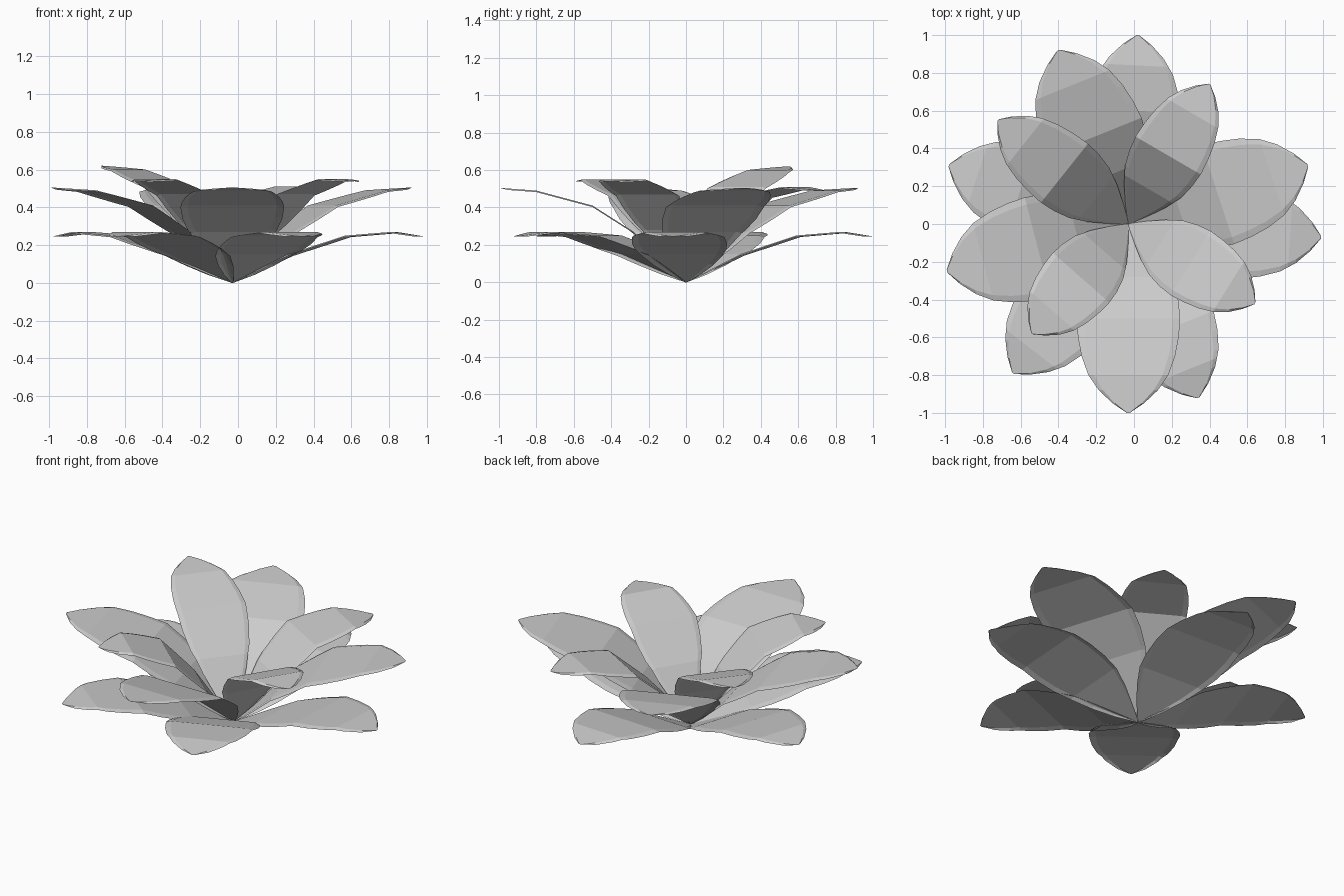
import bpy, bmesh, math

if "Cube" in bpy.data.objects:
    bpy.data.objects.remove(bpy.data.objects["Cube"])

BASE = (-0.03, 0.0, 0.0)

# half-width outline of a petal: (fraction of length, fraction of half-width)
OUTLINE = [(0, 0.02), (0.1, 0.34), (0.2, 0.63), (0.3, 0.85), (0.4, 0.96), (0.5, 1.0),
           (0.6, 0.97), (0.7, 0.9), (0.8, 0.77), (0.88, 0.57), (0.95, 0.3), (1, 0.03)]


def interp(pts, t):
    for (a, va), (b, vb) in zip(pts, pts[1:]):
        if t <= b:
            return va + (vb - va) * (t - a) / (b - a)
    return pts[-1][1]


def petal(name, tip, half_width, profile):
    """Folded petal from the shared base to the tip (x, y); profile gives (fraction, height)."""
    dx, dy = tip[0] - BASE[0], tip[1] - BASE[1]
    length = math.hypot(dx, dy)
    ux, uy = dx / length, dy / length
    ts = sorted({t for t, _ in OUTLINE} | {t for t, _ in profile})
    bm = bmesh.new()
    rows = []
    for t in ts:
        w = half_width * interp(OUTLINE, t)
        row = []
        for s in (-1, -0.86, 0, 0.86, 1):
            # thin rim turned slightly down
            z = interp(profile, t) - (0.008 if abs(s) == 1 and 0 < t < 1 else 0)
            row.append(bm.verts.new((BASE[0] + ux * length * t - uy * w * s,
                                     BASE[1] + uy * length * t + ux * w * s, max(z, 0))))
        rows.append(row)
    for r0, r1 in zip(rows, rows[1:]):
        for i in range(4):
            bm.faces.new((r0[i], r1[i], r1[i + 1], r0[i + 1]))
    bm.normal_update()
    if sum(f.normal.z for f in bm.faces) < 0:
        bmesh.ops.reverse_faces(bm, faces=bm.faces[:])
    mesh = bpy.data.meshes.new(name)
    bm.to_mesh(mesh)
    bm.free()
    bpy.context.collection.objects.link(bpy.data.objects.new(name, mesh))


# lower ring of spreading petals
low = [(0, 0), (0.3, 0.15), (0.6, 0.25), (0.84, 0.27), (1, 0.245)]
for i, tip in enumerate([(0.02, 1.0), (0.99, -0.07), (-0.98, 0.31), (-0.64, -0.79), (0.34, -0.92)]):
    petal(f"lower_petal_{i + 1}", tip, 0.255, low)

# middle ring
mid = [(0, 0), (0.28, 0.27), (0.5, 0.41), (0.8, 0.49), (1, 0.505)]
for i, tip in enumerate([(-0.40, 0.92), (0.92, 0.31), (-0.99, -0.25), (-0.03, -1.0)]):
    petal(f"middle_petal_{i + 1}", tip, 0.275, mid)

# inner ring, each at its own height
inner = [((-0.72, 0.55), (0.30, 0.51, 0.60, 0.62)), ((0.40, 0.74), (0.28, 0.46, 0.51, 0.49)),
         ((-0.54, -0.58), (0.28, 0.47, 0.55, 0.54)), ((0.64, -0.42), (0.28, 0.47, 0.55, 0.54))]
for i, (tip, h) in enumerate(inner):
    petal(f"inner_petal_{i + 1}", tip, 0.2, [(0, 0)] + list(zip((0.25, 0.49, 0.79, 1), h)))
